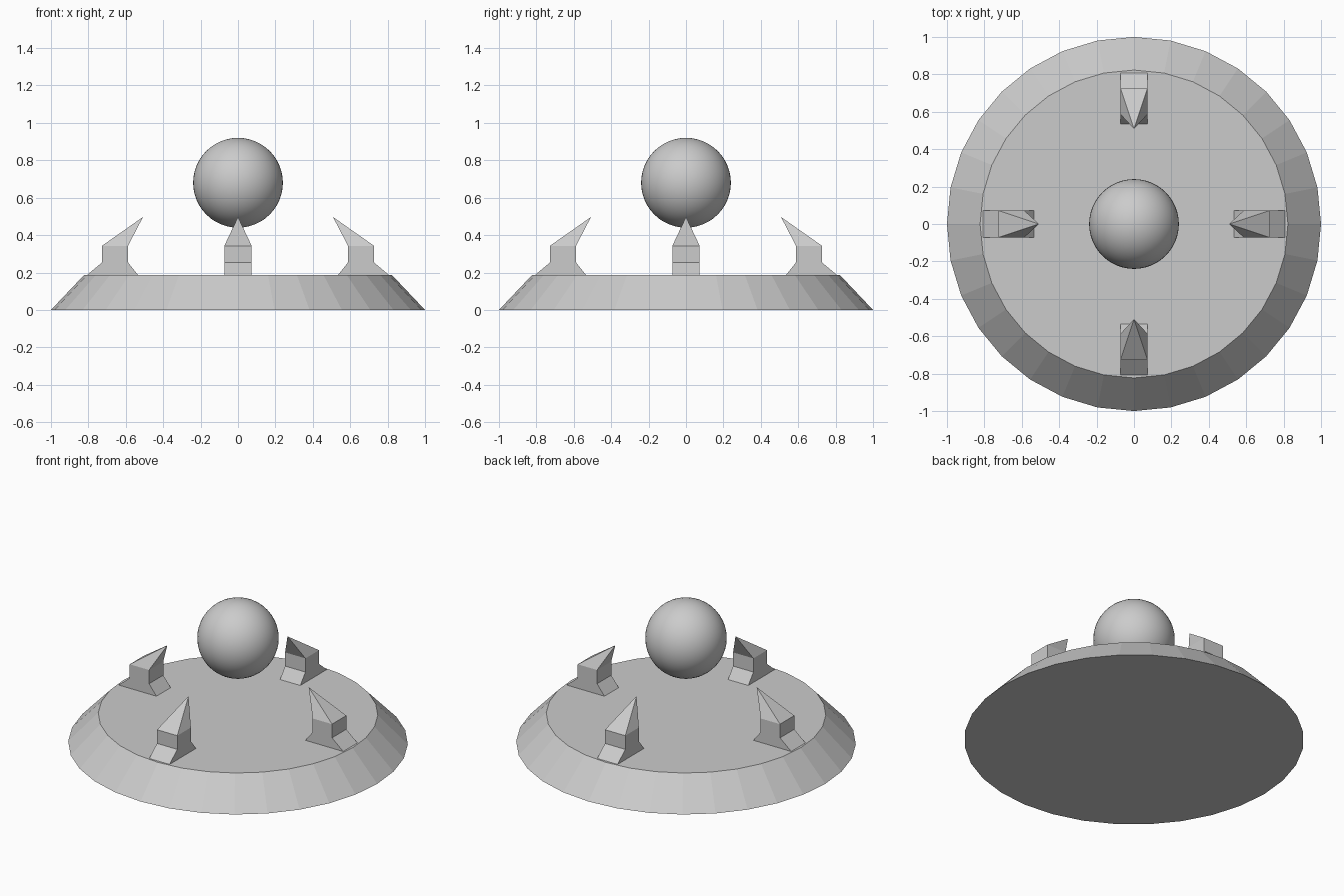
import bpy
import bmesh
from math import radians
from mathutils import Matrix

if "Cube" in bpy.data.objects:
    bpy.data.objects.remove(bpy.data.objects["Cube"])

BASE_H = 0.187

# Base: tapered 32-sided disc
bpy.ops.mesh.primitive_cone_add(vertices=32, radius1=1.0, radius2=0.823,
                                depth=BASE_H, location=(0, 0, BASE_H / 2))
bpy.context.object.name = "base"

# Floating orb
bpy.ops.mesh.primitive_uv_sphere_add(segments=48, ring_count=24, radius=0.24,
                                     location=(0, 0, 0.68))
bpy.context.object.name = "orb"
bpy.ops.object.shade_smooth()


def make_claw(name, angle):
    # Levels: inner radius, outer radius, height; then a tip leaning inward
    levels = [(0.535, 0.807, BASE_H), (0.588, 0.727, 0.254), (0.588, 0.727, 0.343)]
    half = 0.073
    bm = bmesh.new()
    rings = [[bm.verts.new(p) for p in ((i, -half, z), (o, -half, z),
                                        (o, half, z), (i, half, z))]
             for i, o, z in levels]
    tip = bm.verts.new((0.508, 0, 0.497))
    bm.faces.new(rings[0][::-1])
    for k in range(4):
        n = (k + 1) % 4
        for low, high in zip(rings, rings[1:]):
            bm.faces.new((low[k], low[n], high[n], high[k]))
        bm.faces.new((rings[-1][k], rings[-1][n], tip))
    bm.transform(Matrix.Rotation(angle, 4, 'Z'))
    mesh = bpy.data.meshes.new(name)
    bm.to_mesh(mesh)
    bm.free()
    bpy.context.collection.objects.link(bpy.data.objects.new(name, mesh))


# Four claws around the orb
for side, deg in (("right", 0), ("back", 90), ("left", 180), ("front", 270)):
    make_claw(side + "_claw", radians(deg))
